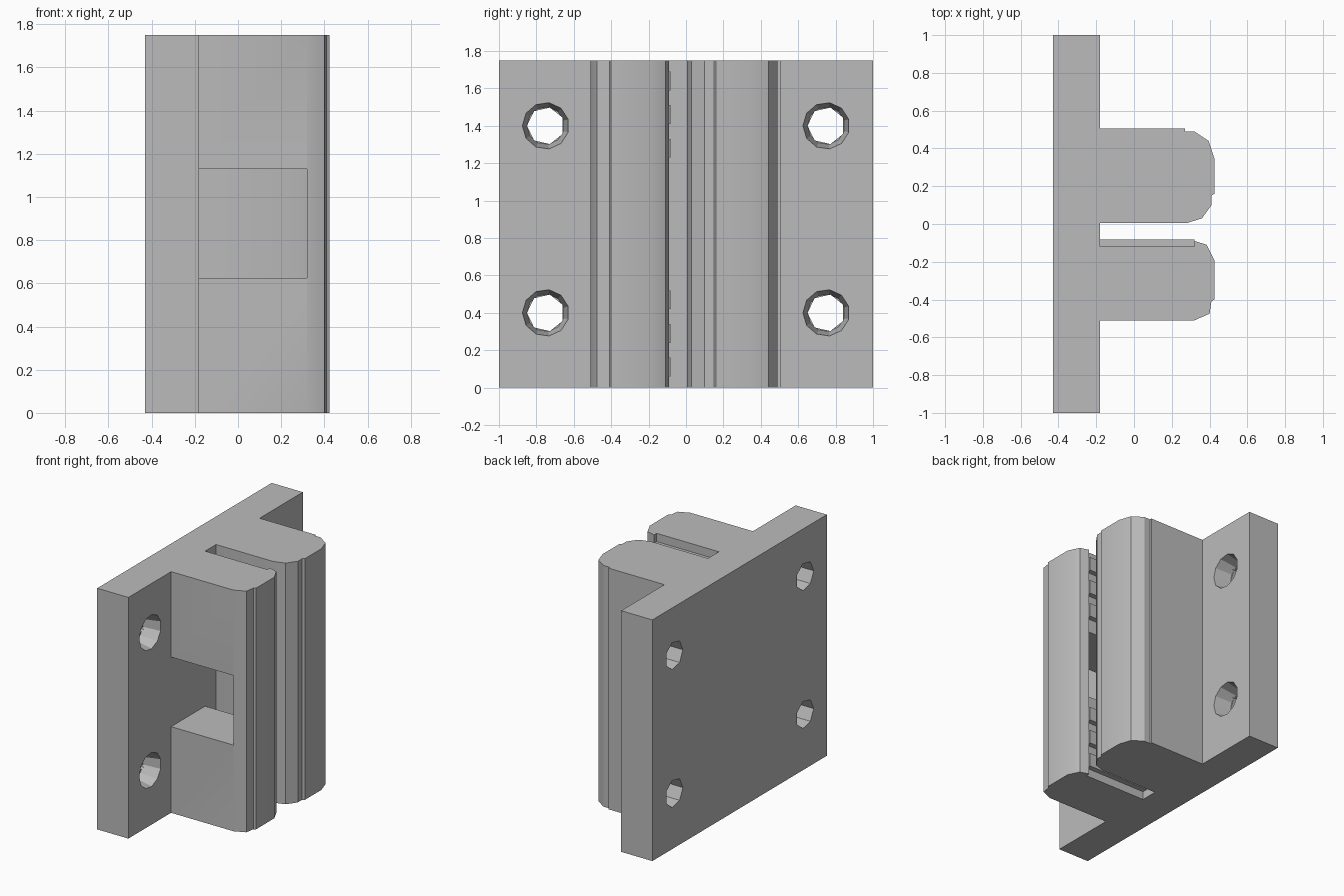
import bpy, bmesh, math
from mathutils import Matrix

if "Cube" in bpy.data.objects:
    bpy.data.objects.remove(bpy.data.objects["Cube"])

HEIGHT = 1.75
FACE = -0.18          # outer face of the mounting plate

grey = bpy.data.materials.new("plain_grey")
grey.use_nodes = True
grey.diffuse_color = (0.5, 0.5, 0.5, 1)
grey.node_tree.nodes["Principled BSDF"].inputs["Base Color"].default_value = (0.5, 0.5, 0.5, 1)


def finish(name, bm):
    bmesh.ops.recalc_face_normals(bm, faces=bm.faces[:])
    mesh = bpy.data.meshes.new(name)
    bm.to_mesh(mesh)
    bm.free()
    mesh.materials.append(grey)
    obj = bpy.data.objects.new(name, mesh)
    bpy.context.collection.objects.link(obj)
    return obj


def prism(name, outline, z0=0, z1=HEIGHT):
    bm = bmesh.new()
    face = bm.faces.new([bm.verts.new((x, y, z0)) for x, y in outline])
    new = bmesh.ops.extrude_face_region(bm, geom=[face])["geom"]
    bmesh.ops.translate(bm, vec=(0, 0, z1 - z0),
                        verts=[v for v in new if isinstance(v, bmesh.types.BMVert)])
    return finish(name, bm)


def box(name, x0, x1, y0, y1, z0, z1):
    return prism(name, [(x0, y0), (x1, y0), (x1, y1), (x0, y1)], z0, z1)


def drill(name, sides, x0, r0, x1, r1, y, z):
    # tapered tool along x with its first corner towards -y
    bm = bmesh.new()
    rings = []
    for x, r in ((x0, r0), (x1, r1)):
        angles = [math.pi + math.tau * i / sides for i in range(sides)]
        rings.append([bm.verts.new((x, y + r * math.cos(a), z + r * math.sin(a)))
                      for a in angles])
        bm.faces.new(rings[-1])
    for i in range(sides):
        j = (i + 1) % sides
        bm.faces.new((rings[0][i], rings[0][j], rings[1][j], rings[1][i]))
    return finish(name, bm)


def cut(target, tool):
    tool.hide_render = True
    mod = target.modifiers.new("cut", "BOOLEAN")
    mod.operation = "DIFFERENCE"
    mod.solver = "EXACT"
    mod.object = tool
    bpy.context.view_layer.objects.active = target
    bpy.ops.object.modifier_apply(modifier=mod.name)
    bpy.data.objects.remove(tool)


def smooth(obj):
    bpy.ops.object.select_all(action="DESELECT")
    obj.select_set(True)
    bpy.context.view_layer.objects.active = obj
    bpy.ops.object.shade_smooth_by_angle(angle=math.radians(28))


# Mounting plate with four countersunk holes
plate = box("mounting_plate", -0.43, FACE, -1, 1, 0, HEIGHT)
for y in (-0.75, 0.75):
    for z in (0.4, 1.4):
        cut(plate, drill("hole_cutter", 7, -0.6, 0.1, 0.1, 0.1, y, z))
        cut(plate, drill("countersink_cutter", 11, -0.305, 0.1, FACE + 0.001, 0.125, y, z))

# Rear jaw, a solid rounded bar
rear_jaw = prism("rear_jaw", [
    (FACE, 0.005), (0.28, 0.005), (0.36, 0.03), (0.41, 0.1), (0.41, 0.15),
    (0.425, 0.16), (0.425, 0.35), (0.395, 0.44), (0.32, 0.49), (0.27, 0.49),
    (0.27, 0.505), (FACE, 0.505)])
smooth(rear_jaw)

# Front jaw with a shallow recess facing the slot and a window
front_jaw = prism("front_jaw", [
    (FACE, -0.51), (0.32, -0.51), (0.4, -0.475), (0.41, -0.41), (0.425, -0.4),
    (0.425, -0.19), (0.385, -0.11), (0.32, -0.09), (0.32, -0.12), (FACE, -0.12)])
cut(front_jaw, box("window_cutter", -0.3, 0.319, -0.7, -0.05, 0.625, 1.13))
smooth(front_jaw)

# Gripping ribs in the recess, mirrored above and below the window
for i, z in enumerate((0.06, 0.24, 0.42)):
    box(f"lower_rib_{i + 1}", FACE, 0.32, -0.12, -0.082, z, z + 0.1)
    box(f"upper_rib_{i + 1}", FACE, 0.32, -0.12, -0.082, HEIGHT - z - 0.1, HEIGHT - z)
